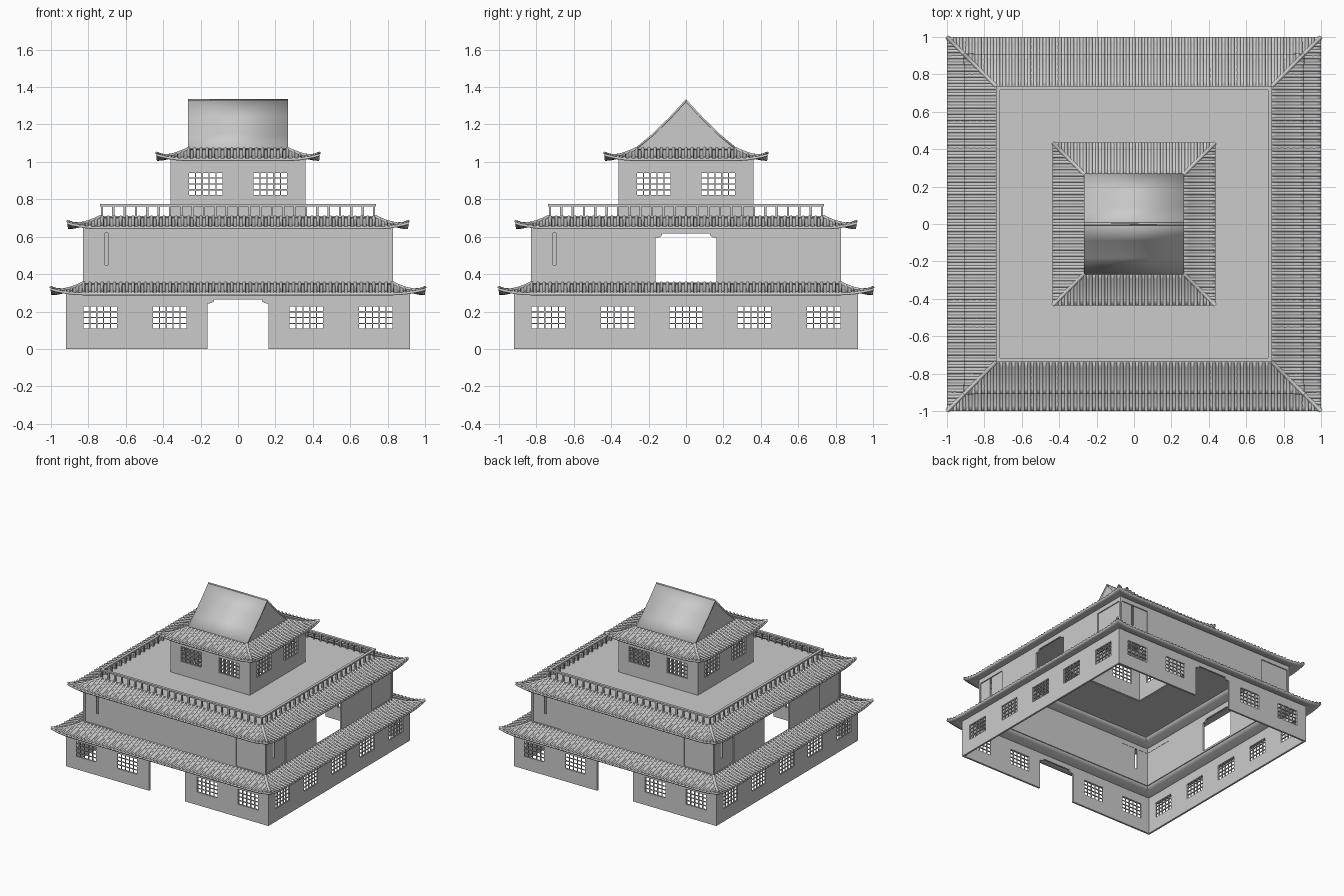
import bpy, bmesh
from math import pi, sin, cos
from mathutils import Vector

if "Cube" in bpy.data.objects:
    bpy.data.objects.remove(bpy.data.objects["Cube"])


def make(name, bm, turns=(0, 1, 2, 3), thick=0, merge=True):
    """Turn a bmesh into objects, one per quarter turn about the z axis."""
    if merge:
        bmesh.ops.remove_doubles(bm, verts=bm.verts, dist=1e-5)
    me = bpy.data.meshes.new(name)
    bm.to_mesh(me)
    bm.free()
    for k in turns:
        ob = bpy.data.objects.new(name, me)
        ob.rotation_euler.z = k * pi / 2
        bpy.context.collection.objects.link(ob)
        if thick:
            m = ob.modifiers.new("thickness", 'SOLIDIFY')
            m.thickness, m.offset = thick, -1


def face(bm, pts, smooth=False):
    f = bm.faces.new([bm.verts.new(p) for p in pts])
    f.smooth = smooth


def box(bm, x0, x1, y0, y1, z0, z1):
    vs = bmesh.ops.create_cube(bm, size=1)['verts']
    for v in vs:
        v.co = ((x0 + x1) / 2 + v.co.x * (x1 - x0),
                (y0 + y1) / 2 + v.co.y * (y1 - y0),
                (z0 + z1) / 2 + v.co.z * (z1 - z0))


def wall(name, half, x0, x1, z0, z1, holes, turns, brackets=None, thick=0.015):
    """Front wall at y=-half, cut into cells with the holes left out."""
    bm = bmesh.new()
    xs = sorted({x0, x1} | {h[i] for h in holes for i in (0, 1)})
    zs = sorted({z0, z1} | {h[i] for h in holes for i in (2, 3)})
    for a, b in zip(xs, xs[1:]):
        for c, d in zip(zs, zs[1:]):
            if not any(h[0] < (a + b) / 2 < h[1] and h[2] < (c + d) / 2 < h[3] for h in holes):
                face(bm, [(a, -half, c), (b, -half, c), (b, -half, d), (a, -half, d)])
    make(name, bm, turns, thick)
    if brackets:  # stepped corners at the top of a doorway
        w, h = brackets
        bm = bmesh.new()
        prof = [(w, h), (w - 0.035, h), (w - 0.035, h - 0.01), (w - 0.02, h - 0.02), (w, h - 0.022)]
        face(bm, [(x, -half, z) for x, z in prof])
        face(bm, [(-x, -half, z) for x, z in reversed(prof)])
        make(name + "_door_bracket", bm, turns, thick)


def window(cx, z):
    return (cx - 0.092, cx + 0.092, z, z + 0.125)


def lattice(name, half, centres, z, turns):
    """Window bars, five panes by four."""
    bm = bmesh.new()
    y0, y1, t = -half + 0.003, -half + 0.011, 0.003
    for cx in centres:
        a, b, c, d = window(cx, z)
        for i in range(6):
            x = a + (b - a) * i / 5
            box(bm, x - t, x + t, y0, y1, c, d)
        for i in range(5):
            h = c + (d - c) * i / 4
            box(bm, a, b, y0, y1, h - t, h + t)
    make(name, bm, turns, merge=False)


def rib(bm, path, side, r):
    """Half-round strip along a path with a closed lower end."""
    rows = [[bm.verts.new(p + side * (r * cos(a * pi / 4)) + Vector((0, 0, r * sin(a * pi / 4))))
             for a in range(5)] for p in path]
    for p, q in zip(rows, rows[1:]):
        for i in range(4):
            bm.faces.new((p[i], p[i + 1], q[i + 1], q[i])).smooth = True
    bm.faces.new(rows[-1])


def skirt(name, inner, outer, top, pitch=0.033):
    """Tiled skirt roof, concave with raised corners."""
    def pt(x, d):
        t = min(1, max(0, (d - inner) / (outer - inner)))
        s = max(0, (abs(x) - outer + 0.17) / 0.17)
        return Vector((x, -d, top - 0.052 * (1 - (1 - t) ** 1.7) + 0.026 * t * t * s * s))

    n, m = 48, 6
    bm = bmesh.new()
    ds = [inner + (outer - inner) * j / m for j in range(m + 1)]
    us = [sin((i / n - 0.5) * pi) for i in range(n + 1)]
    for u, v in zip(us, us[1:]):
        for d, e in zip(ds, ds[1:]):
            face(bm, [pt(u * d, d), pt(u * e, e), pt(v * e, e), pt(v * d, d)], True)
    make(name + "_sheet", bm, thick=0.013)

    bm = bmesh.new()
    count = int((outer - 0.015) / pitch)
    for i in range(-count, count + 1):
        x = i * pitch
        d0 = max(abs(x), inner)
        rib(bm, [pt(x, d0 + (outer - d0) * j / 5) for j in range(6)], Vector((1, 0, 0)), 0.009)
    make(name + "_tile_ribs", bm, merge=False)

    bm = bmesh.new()
    rib(bm, [pt(d, d) for d in ds], Vector((1, 1, 0)).normalized(), 0.011)
    make(name + "_hip_ridge", bm, merge=False)


FB, LR, ALL = (0, 2), (1, 3), (0, 1, 2, 3)

# Ground storey: doorway front and back, five windows on each side
door = (-0.163, 0.163, 0, 0.265)
four = (-0.737, -0.365, 0.365, 0.737)
five = four + (0,)
wall("ground_wall_door", 0.92, -0.92, 0.92, 0, 0.31,
     [window(c, 0.105) for c in four] + [door], FB, (0.163, 0.265))
wall("ground_wall_side", 0.92, -0.92, 0.92, 0, 0.31, [window(c, 0.105) for c in five], LR)
lattice("ground_window_bars_front", 0.92, four, 0.105, FB)
lattice("ground_window_bars_side", 0.92, five, 0.105, LR)
skirt("lower_roof", 0.825, 1.0, 0.352)

# Middle storey: recessed corner panels, doorways on the two sides
corners = [(-0.82, -0.56, 0.36, 0.62), (0.56, 0.82, 0.36, 0.62)]
wall("middle_wall_plain", 0.828, -0.828, 0.828, 0.34, 0.665, corners, FB)
wall("middle_wall_door", 0.828, -0.828, 0.828, 0.34, 0.665,
     corners + [(-0.163, 0.163, 0.355, 0.617)], LR, (0.163, 0.617))
wall("corner_panel_split", 0.82, -0.82, -0.56, 0.35, 0.63,
     [(-0.712, -0.694, 0.45, 0.62)], ALL, thick=0.005)
wall("corner_panel_whole", 0.82, 0.56, 0.82, 0.35, 0.63, [], ALL, thick=0.005)
skirt("middle_roof", 0.738, 0.91, 0.705)

# Balcony deck, open under the tower
bm = bmesh.new()
a, b, z = 0.74, 0.35, 0.71
face(bm, [(-a, -a, z), (a, -a, z), (b, -b, z), (-b, -b, z)])
make("balcony_deck", bm, thick=0.015)

# Balcony railing
bm = bmesh.new()
box(bm, -0.738, 0.738, -0.738, -0.716, 0.762, 0.774)
for i in range(24):
    x = -0.727 + 1.454 * i / 24
    box(bm, x - 0.006, x + 0.006, -0.733, -0.721, 0.705, 0.765)
make("balcony_railing", bm, merge=False)

# Tower storey
wall("tower_wall", 0.36, -0.36, 0.36, 0.70, 1.03,
     [window(c, 0.82) for c in (-0.173, 0.173)], ALL)
lattice("tower_window_bars", 0.36, (-0.173, 0.173), 0.82, ALL)
skirt("tower_roof", 0.265, 0.435, 1.07)

# Gable roof with slightly concave slopes, ridge along x
bm = bmesh.new()
slope = [(0.27, 1.075), (0.18, 1.15), (0.09, 1.238), (0, 1.335)]
for (y0, z0), (y1, z1) in zip(slope, slope[1:]):
    face(bm, [(-0.268, -y0, z0), (0.268, -y0, z0), (0.268, -y1, z1), (-0.268, -y1, z1)], True)
make("gable_roof_slope", bm, FB, 0.01)

bm = bmesh.new()
low = [(y, z - 0.008) for y, z in slope]
ring = [(-y, z) for y, z in low] + [(y, z) for y, z in low[-2::-1]]
face(bm, [(0.262, y, z) for y, z in ring[::-1]])
make("gable_end", bm, FB)
